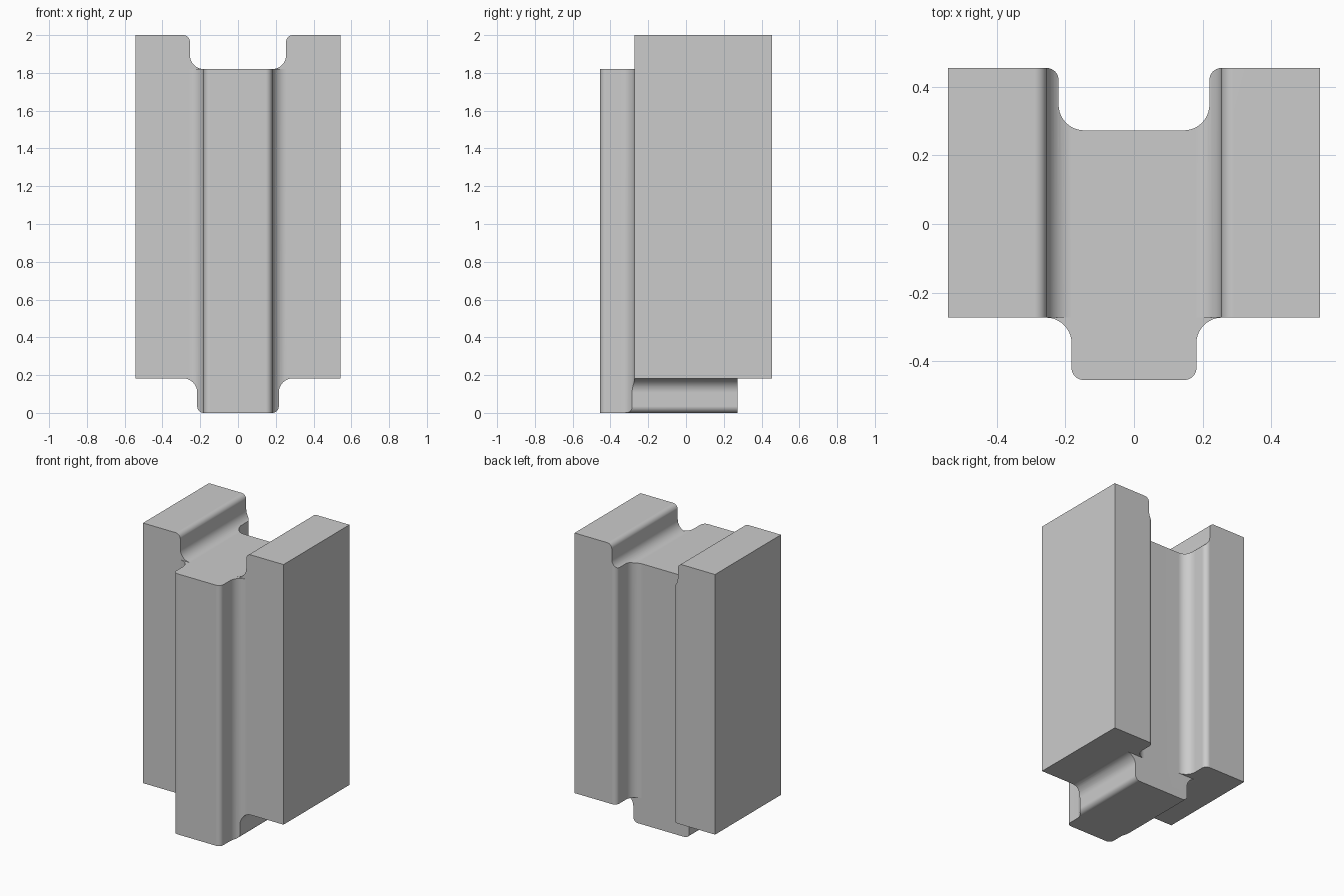
import bpy, bmesh, math
from mathutils import Vector

cube = bpy.data.objects.get("Cube")
if cube:
    bpy.data.objects.remove(cube, do_unlink=True)

HALF_X, HALF_Y, HEIGHT = 0.543, 0.455, 2.0
BODY_FRONT, SLOT_BACK = -0.273, 0.273   # front of body, floor of rear slot
BODY_BASE, SLOT_TOP = 0.183, 1.82       # underside of body, floor of top slot
ROUND, FILLET, STEPS = 0.035, 0.075, 10


def rounded(corners):
    """Replace each (x, v, radius) corner by a tangent arc."""
    pts = []
    for i, (x, v, r) in enumerate(corners):
        p = Vector((x, v))
        if r == 0:
            pts.append(p)
            continue
        a = (Vector(corners[i - 1][:2]) - p).normalized() * r
        b = (Vector(corners[i + 1][:2]) - p).normalized() * r
        for k in range(STEPS + 1):
            t = math.pi / 2 * k / STEPS
            pts.append(p + a * (1 - math.sin(t)) + b * (1 - math.cos(t)))
    return pts


def profile(low, shoulder, floor, high, tab, slot):
    """Symmetric tongue and groove outline: tab at low end, slot at high end."""
    half = rounded([(0, low, 0), (tab, low, ROUND), (tab, shoulder, FILLET),
                    (HALF_X, shoulder, 0), (HALF_X, high, 0),
                    (slot, high, ROUND), (slot, floor, FILLET), (0, floor, 0)])
    return half + [Vector((-p.x, p.y)) for p in reversed(half[1:-1])]


def prism(name, outline, place, start, end):
    bm = bmesh.new()
    face = bm.faces.new([bm.verts.new(place(p.x, p.y, start)) for p in outline])
    out = bmesh.ops.extrude_face_region(bm, geom=[face])
    shift = Vector(place(0, 0, end)) - Vector(place(0, 0, start))
    bmesh.ops.translate(bm, vec=shift,
                        verts=[g for g in out["geom"] if isinstance(g, bmesh.types.BMVert)])
    bmesh.ops.recalc_face_normals(bm, faces=bm.faces)
    mesh = bpy.data.meshes.new(name)
    bm.to_mesh(mesh)
    bm.free()
    obj = bpy.data.objects.new(name, mesh)
    bpy.context.collection.objects.link(obj)
    return obj


def along_z(x, v, d):
    return (x, v, d)


def along_y(x, v, d):
    return (x, d, v)


def along_x(y, z, d):
    return (d, y, z)


def rectangle(y0, y1, z0, z1):
    return [Vector(c) for c in ((y0, z0), (y1, z0), (y1, z1), (y0, z1))]


# Interlocking block: plan outline crossed with front outline
block = prism("interlocking_block",
              profile(-HALF_Y, BODY_FRONT, SLOT_BACK, HALF_Y, 0.182, 0.22),
              along_z, 0, HEIGHT)
front_cutter = prism("front_outline_cutter",
                     profile(0, BODY_BASE, SLOT_TOP, HEIGHT, 0.216, 0.255),
                     along_y, -1, 1)

# Trims: flat top of the front tongue, flat back of the bottom tongue
tongue_top = prism("tongue_top_cutter", rectangle(-1, BODY_FRONT, SLOT_TOP, 3), along_x, -1, 1)
tongue_back = prism("tongue_back_cutter", rectangle(SLOT_BACK, 1, -1, BODY_BASE), along_x, -1, 1)

cutters = [(front_cutter, 'INTERSECT'), (tongue_top, 'DIFFERENCE'), (tongue_back, 'DIFFERENCE')]
for cutter, operation in cutters:
    cutter.hide_render = True
    mod = block.modifiers.new(cutter.name, 'BOOLEAN')
    mod.object, mod.operation, mod.solver = cutter, operation, 'EXACT'

# Bake the booleans and drop the cutters
bpy.context.view_layer.update()
graph = bpy.context.evaluated_depsgraph_get()
mesh = bpy.data.meshes.new_from_object(block.evaluated_get(graph))
block.modifiers.clear()
block.data = mesh
for cutter, _ in cutters:
    bpy.data.objects.remove(cutter, do_unlink=True)

# Single grey material
grey = bpy.data.materials.new("light_grey")
grey.use_nodes = True
grey.diffuse_color = (0.6, 0.6, 0.6, 1)
grey.node_tree.nodes["Principled BSDF"].inputs["Base Color"].default_value = (0.6, 0.6, 0.6, 1)
mesh.materials.clear()
mesh.materials.append(grey)

# Smooth fillets, crisp edges, flat large faces
bpy.ops.object.select_all(action='DESELECT')
block.select_set(True)
bpy.context.view_layer.objects.active = block
bpy.ops.object.shade_smooth_by_angle(angle=math.radians(30))
weighted = block.modifiers.new("weighted_normals", 'WEIGHTED_NORMAL')
weighted.keep_sharp = True
